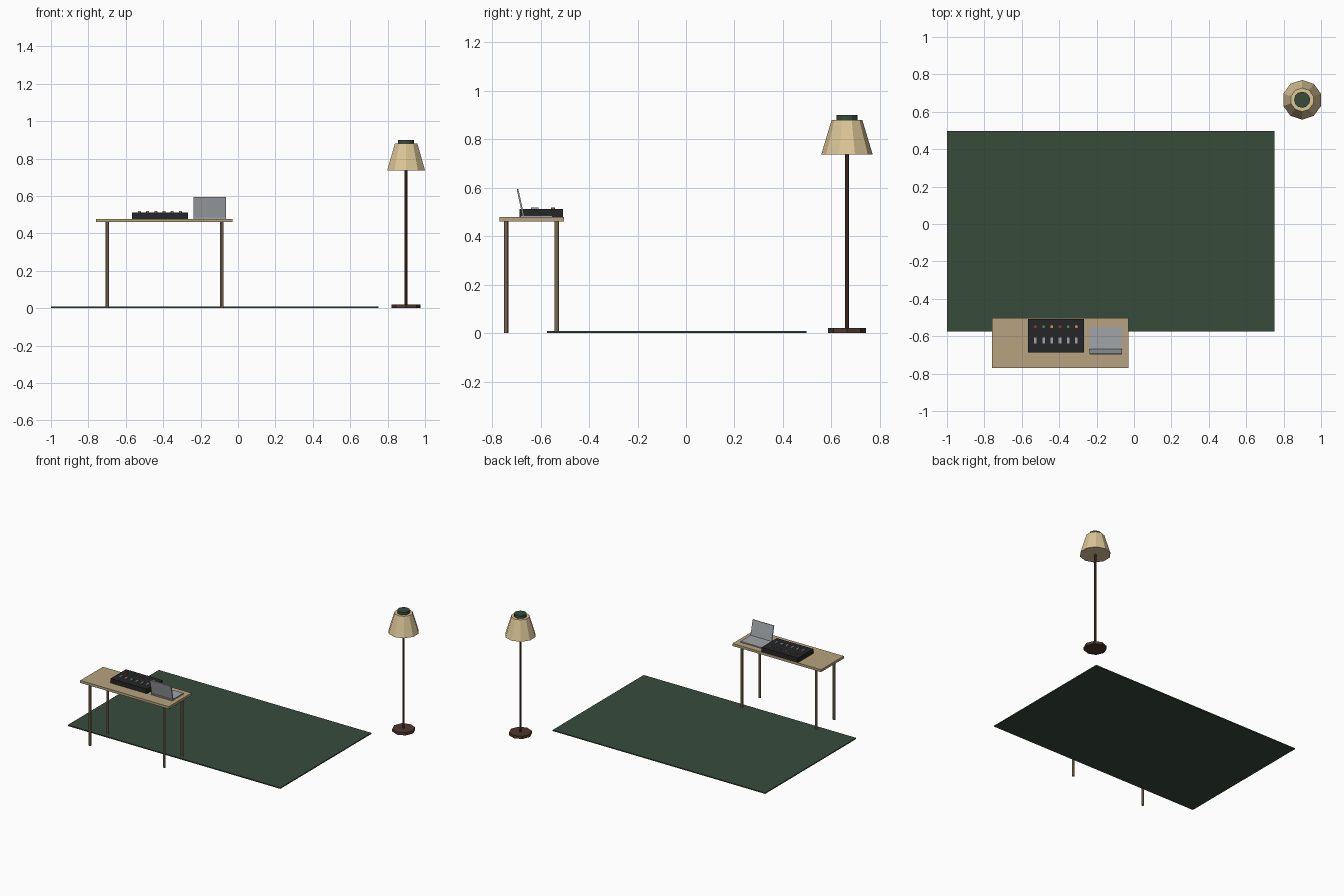
import bpy, math
from mathutils import Vector

if "Cube" in bpy.data.objects:
    bpy.data.objects.remove(bpy.data.objects["Cube"])


def mat(name, hexcode):
    c = [int(hexcode[i:i + 2], 16) / 255 for i in (0, 2, 4)]
    lin = [v / 12.92 if v <= 0.04045 else ((v + 0.055) / 1.055) ** 2.4 for v in c]
    m = bpy.data.materials.new(name)
    m.diffuse_color = (*lin, 1)
    m.use_nodes = True
    m.node_tree.nodes["Principled BSDF"].inputs["Base Color"].default_value = m.diffuse_color
    return m


GREEN = mat("dark green", "374C3C")
WOOD = mat("light wood", "B7A27E")
LEG = mat("leg wood", "9C8665")
BLACK = mat("black", "252627")
GREY = mat("silver grey", "A0A5A9")
CREAM = mat("cream", "DCC696")
BROWN = mat("dark brown", "4E382D")
RED = mat("red", "9C3A30")
LED_GREEN = mat("light green", "4A8A55")
ORANGE = mat("orange", "D49A4A")


def finish(name, material):
    o = bpy.context.object
    o.name = name
    o.data.materials.append(material)
    return o


def box(name, lo, hi, material, tilt=0):
    lo, hi = Vector(lo), Vector(hi)
    bpy.ops.mesh.primitive_cube_add(size=1, location=(lo + hi) / 2, rotation=(tilt, 0, 0))
    o = finish(name, material)
    o.scale = hi - lo
    return o


def cone(name, x, y, z0, z1, r0, r1, sides, material):
    bpy.ops.mesh.primitive_cone_add(vertices=sides, radius1=r0, radius2=r1, depth=z1 - z0,
                                    location=(x, y, (z0 + z1) / 2))
    return finish(name, material)


# Rug
box("rug", (-1, -0.574, 0), (0.75, 0.497, 0.008), GREEN)

# Table
TOP = 0.478
box("table_top", (-0.76, -0.77, 0.46), (-0.03, -0.503, TOP), WOOD)
for side, x in (("left", -0.70), ("right", -0.087)):
    for end, y in (("front", -0.742), ("back", -0.533)):
        cone(f"table_leg_{end}_{side}", x, y, 0, 0.462, 0.0095, 0.0095, 8, LEG)

# Mixing desk with knobs and faders
box("mixer_body", (-0.568, -0.686, TOP), (-0.268, -0.507, 0.512), BLACK)
for i in range(6):
    x = -0.527 + i * 0.0437
    cone(f"mixer_knob_{i + 1}", x, -0.549, 0.511, 0.518, 0.008, 0.008, 8,
         (RED, LED_GREEN, ORANGE)[i % 3])
    box(f"mixer_fader_{i + 1}", (x - 0.007, -0.639, 0.511), (x + 0.007, -0.608, 0.519), GREY)

# Laptop: flat base and a lid leaning back
box("laptop_base", (-0.238, -0.683, TOP), (-0.064, -0.55, 0.486), GREY)
bottom, top = Vector((0, -0.671, 0.484)), Vector((0, -0.695, 0.594))
d = top - bottom
cy, cz, h = (bottom.y + top.y) / 2, (bottom.z + top.z) / 2, d.length
box("laptop_lid", (-0.238, cy - 0.0035, cz - h / 2), (-0.064, cy + 0.0035, cz + h / 2), GREY,
    tilt=math.atan2(-d.y, d.z))

# Floor lamp
LX, LY = 0.899, 0.664
cone("lamp_base", LX, LY, 0, 0.02, 0.078, 0.078, 8, BROWN)
cone("lamp_pole", LX, LY, 0.018, 0.75, 0.0075, 0.0075, 8, BROWN)
cone("lamp_shade", LX, LY, 0.737, 0.88, 0.106, 0.063, 10, CREAM)
cone("lamp_cap", LX, LY, 0.879, 0.90, 0.043, 0.043, 12, GREEN)
